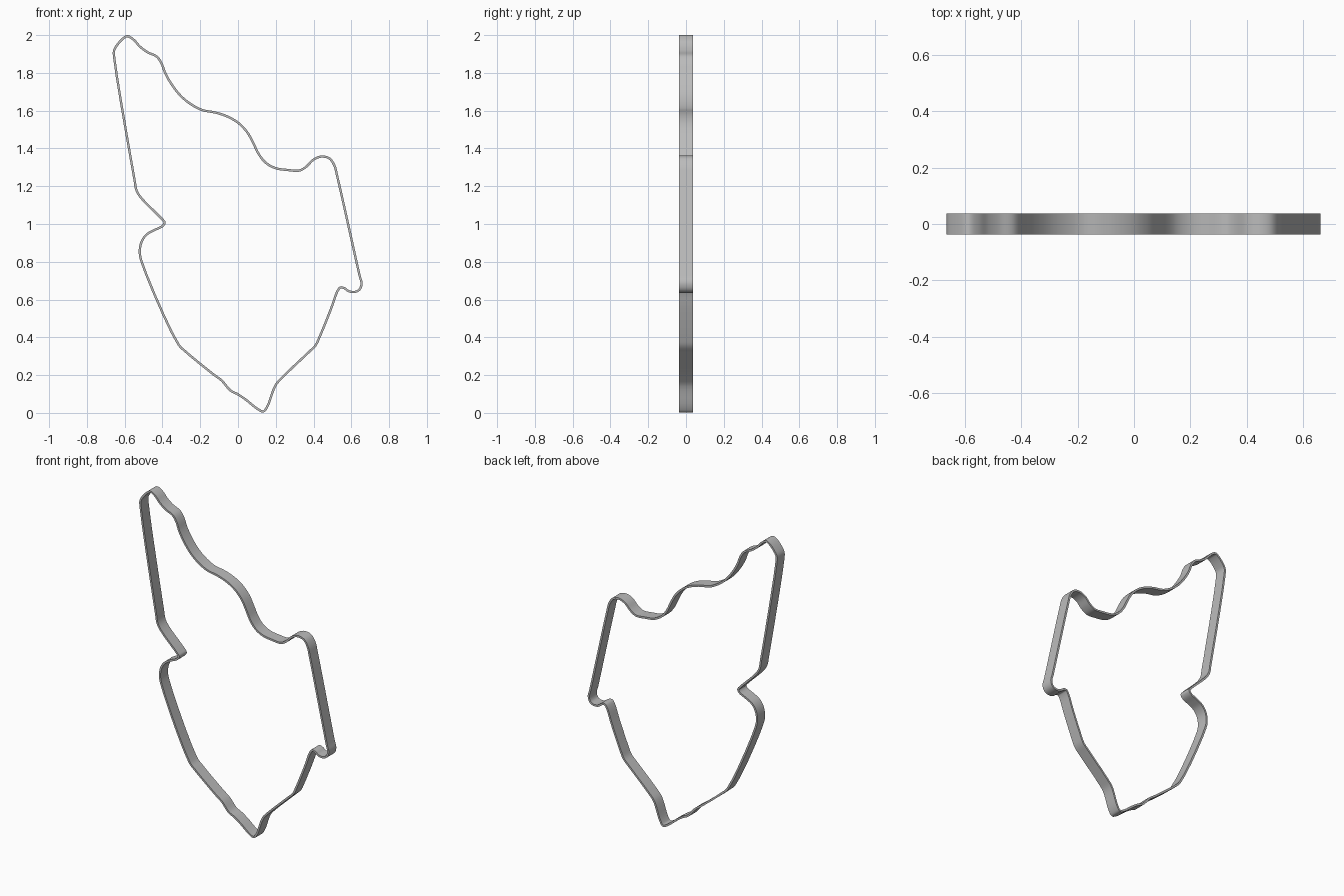
import bpy
import bmesh
from mathutils import Vector

WALL = 0.012        # wall thickness
HALF_DEPTH = 0.037  # half the band's depth along y
STEPS = 5           # curve samples between neighbouring outline points

# Centre line of the wall in the x-z plane, clockwise from the upper tip
outline = [
    # wavy upper edge
    (-.585, 1.994), (-.553, 1.976), (-.52, 1.94), (-.48, 1.91), (-.43, 1.886),
    (-.405, 1.85), (-.384, 1.796), (-.347, 1.733), (-.3, 1.675), (-.246, 1.632),
    (-.188, 1.603), (-.12, 1.59), (-.056, 1.569), (.003, 1.534), (.05, 1.484),
    (.082, 1.426), (.108, 1.373), (.146, 1.325), (.198, 1.296), (.262, 1.286),
    (.325, 1.283), (.362, 1.304), (.4, 1.341), (.442, 1.357), (.484, 1.347),
    # long side and small hook
    (.51, 1.31), (.526, 1.25), (.643, .73), (.654, .685), (.643, .653),
    (.616, .64), (.585, .645), (.563, .66), (.542, .664), (.526, .643),
    # lower point
    (.495, .558), (.431, .4), (.41, .357), (.373, .32), (.235, .188),
    (.198, .145), (.156, .035), (.135, .008), (.108, .018), (.04, .071),
    (0, .098), (-.04, .119), (-.087, .172), (-.13, .204), (-.278, .325),
    # notched side back up to the tip
    (-.315, .362), (-.51, .8), (-.52, .855), (-.51, .907), (-.484, .944),
    (-.442, .968), (-.4, .989), (-.389, 1.008), (-.405, 1.029), (-.51, 1.135),
    (-.537, 1.177), (-.548, 1.235), (-.654, 1.87), (-.656, 1.918),
    (-.638, 1.95), (-.606, 1.984),
]


def smooth_loop(points, steps):
    """Closed centripetal spline through the points."""
    pts = [Vector(p) for p in points]
    count = len(pts)
    result = []
    for i in range(count):
        a, b, c, d = (pts[(i + k) % count] for k in (-1, 0, 1, 2))
        ta = 0.0
        tb = ta + (b - a).length ** 0.5
        tc = tb + (c - b).length ** 0.5
        td = tc + (d - c).length ** 0.5
        for s in range(steps):
            t = tb + (tc - tb) * s / steps
            ab = a.lerp(b, (t - ta) / (tb - ta))
            bc = b.lerp(c, (t - tb) / (tc - tb))
            cd = c.lerp(d, (t - tc) / (td - tc))
            abc = ab.lerp(bc, (t - ta) / (tc - ta))
            bcd = bc.lerp(cd, (t - tb) / (td - tb))
            result.append(abc.lerp(bcd, (t - tb) / (tc - tb)))
    return result


def build_band(name, path, material):
    """Sweep a rectangular wall section around a closed path."""
    bm = bmesh.new()
    sections = []
    for i, point in enumerate(path):
        tangent = (path[(i + 1) % len(path)] - path[i - 1]).normalized()
        outward = Vector((-tangent.y, tangent.x)) * WALL / 2
        section = []
        for side, depth in ((1, -1), (1, 1), (-1, 1), (-1, -1)):
            p = point + outward * side
            section.append(bm.verts.new((p.x, depth * HALF_DEPTH, p.y)))
        sections.append(section)
    for i, current in enumerate(sections):
        previous = sections[i - 1]
        for k in range(4):
            n = (k + 1) % 4
            bm.faces.new((previous[k], previous[n], current[n], current[k]))
    bmesh.ops.recalc_face_normals(bm, faces=bm.faces)
    mesh = bpy.data.meshes.new(name)
    bm.to_mesh(mesh)
    bm.free()
    mesh.materials.append(material)
    band = bpy.data.objects.new(name, mesh)
    bpy.context.collection.objects.link(band)
    return band


def flat_material(name, color):
    material = bpy.data.materials.new(name)
    material.use_nodes = True
    material.diffuse_color = color
    material.node_tree.nodes["Principled BSDF"].inputs["Base Color"].default_value = color
    return material


default_cube = bpy.data.objects.get("Cube")
if default_cube:
    bpy.data.objects.remove(default_cube, do_unlink=True)

# Thin outline band with crisp rims and smooth walls
grey = flat_material("plain grey", (0.5, 0.5, 0.5, 1))
band = build_band("outline_band", smooth_loop(outline, STEPS), grey)
bpy.ops.object.select_all(action='DESELECT')
band.select_set(True)
bpy.context.view_layer.objects.active = band
bpy.ops.object.shade_smooth_by_angle()
